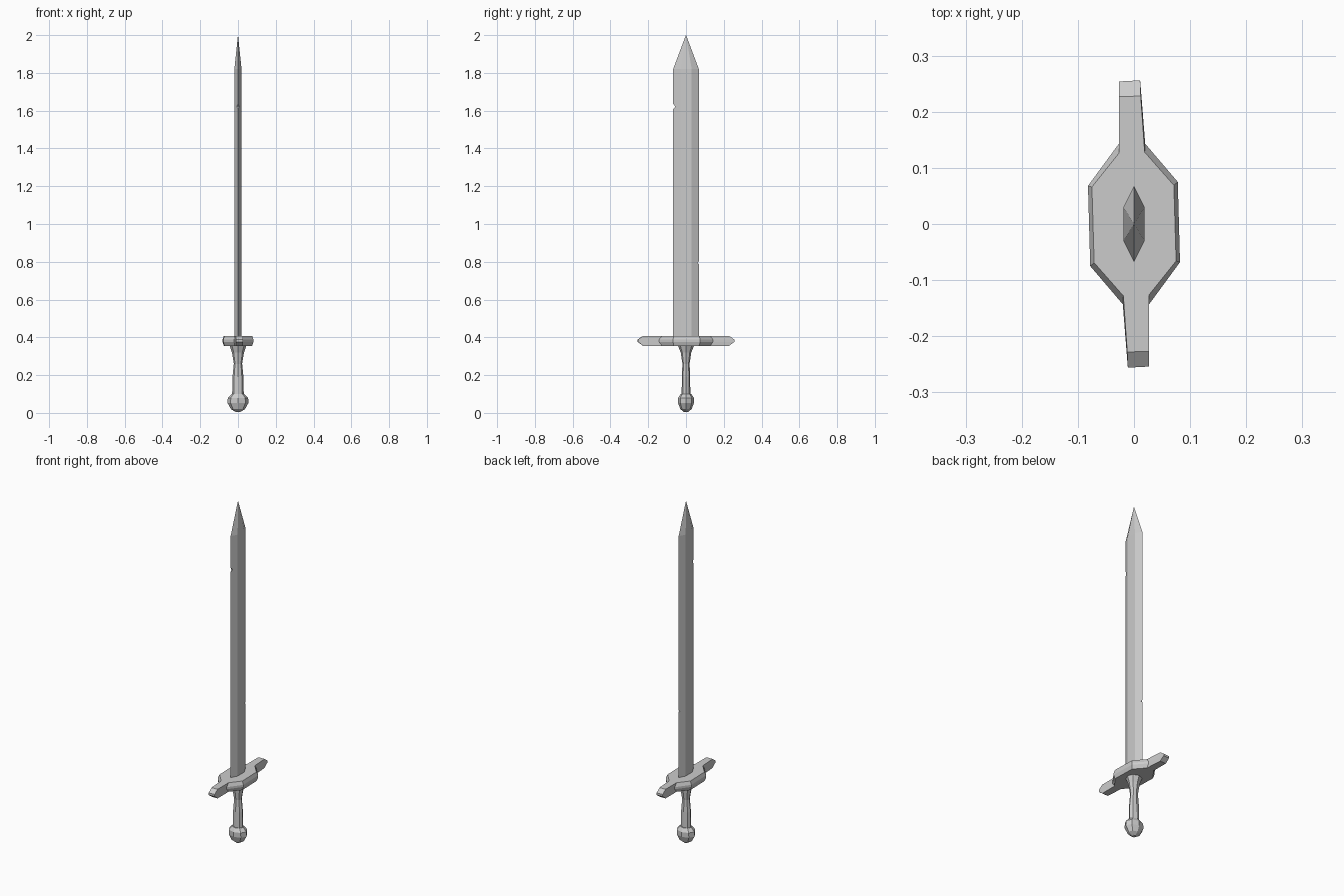
import bpy, bmesh
from math import cos, sin, pi

if "Cube" in bpy.data.objects:
    bpy.data.objects.remove(bpy.data.objects["Cube"])


def loft(name, rings):
    """Skin a stack of equal-length rings of 3D points and cap both ends."""
    bm = bmesh.new()
    loops = [[bm.verts.new(p) for p in ring] for ring in rings]
    n = len(loops[0])
    for a, b in zip(loops, loops[1:]):
        for i in range(n):
            j = (i + 1) % n
            bm.faces.new((a[i], a[j], b[j], b[i]))
    bm.faces.new(loops[0][::-1])
    bm.faces.new(loops[-1])
    bmesh.ops.remove_doubles(bm, verts=bm.verts[:], dist=1e-5)
    bmesh.ops.recalc_face_normals(bm, faces=bm.faces[:])
    mesh = bpy.data.meshes.new(name)
    bm.to_mesh(mesh)
    bm.free()
    ob = bpy.data.objects.new(name, mesh)
    bpy.context.collection.objects.link(ob)
    return ob


def octagon(rx, ry, z):
    return [(rx * cos(pi * k / 4), ry * sin(pi * k / 4), z) for k in range(8)]


def both_ways(half):
    """Repeat half an outline turned by 180 degrees."""
    return half + [(-x, -y) for x, y in half]


def at(outline, z):
    return [(x, y, z) for x, y in outline]


# blade: flat sides, bevelled edges, ridged point
section = both_ways([(0, -0.068), (0.019, -0.03), (0.019, 0), (0.019, 0.03)])
blade = loft("blade", [at(section, 0.39), at(section, 1.82),
                       at([(x * 0.02, y * 0.02) for x, y in section], 1.998)])

# nicks in both cutting edges
for name, side, z, depth, h in (("upper_nick", -1, 1.622, 0.012, 0.018),
                                ("lower_nick", 1, 0.795, 0.007, 0.012)):
    tri = [(side * (0.068 - depth), z), (side * 0.08, z - h * 1.5), (side * 0.08, z + h * 1.5)]
    cutter = loft(name, [[(x, y, zz) for y, zz in tri] for x in (-0.05, 0.05)])
    cutter.hide_render = True
    cutter.hide_viewport = True
    cut = blade.modifiers.new(name, 'BOOLEAN')
    cut.operation = 'DIFFERENCE'
    cut.solver = 'EXACT'
    cut.object = cutter

# guard: broad middle, two arms, chamfered rim
rim = both_ways([(0.027, -0.254), (0.027, -0.143), (0.082, -0.068),
                 (0.078, 0.075), (0.02, 0.143), (0.011, 0.256)])
face = both_ways([(0.027, -0.227), (0.027, -0.126), (0.075, -0.066),
                  (0.071, 0.069), (0.019, 0.128), (0.012, 0.228)])
loft("guard", [at(face, 0.355), at(rim, 0.376), at(rim, 0.388), at(face, 0.408)])

# grip: waisted, eight sides
loft("grip", [octagon(*r) for r in ((0.031, 0.023, 0.085), (0.029, 0.022, 0.19),
                                    (0.022, 0.019, 0.26), (0.032, 0.028, 0.32),
                                    (0.046, 0.044, 0.36))])

# pommel: faceted knob
loft("pommel", [octagon(*r) for r in ((0.012, 0.011, 0.005), (0.037, 0.03, 0.02),
                                      (0.055, 0.042, 0.052), (0.054, 0.042, 0.08),
                                      (0.034, 0.028, 0.1))])
